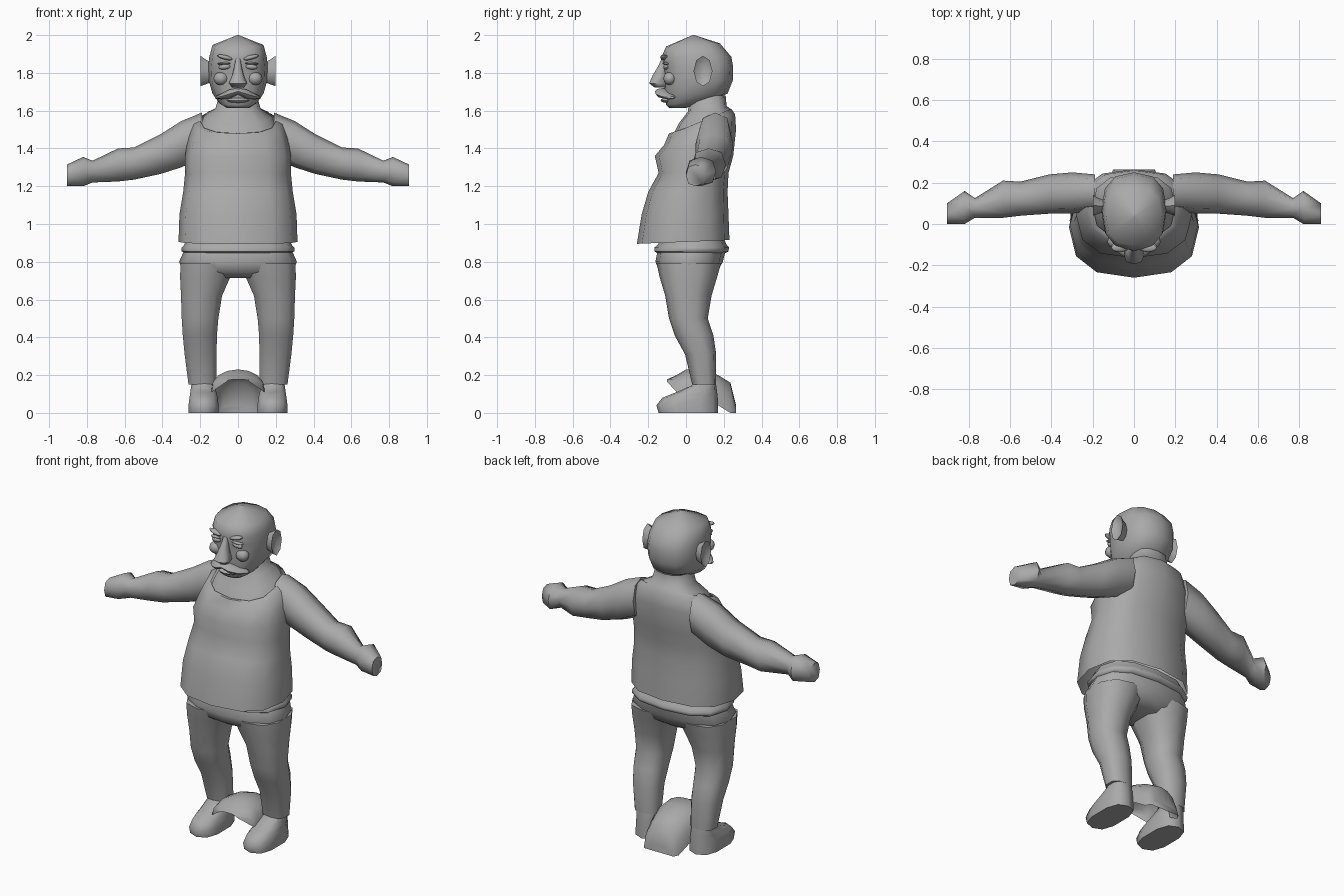
import bpy, bmesh
from math import sin, cos, pi, radians
from mathutils import Matrix

if "Cube" in bpy.data.objects:
    bpy.data.objects.remove(bpy.data.objects["Cube"])

grey = bpy.data.materials.new("plain grey")
grey.use_nodes = True
grey.diffuse_color = (0.4, 0.4, 0.4, 1)
grey.node_tree.nodes["Principled BSDF"].inputs["Base Color"].default_value = (0.4, 0.4, 0.4, 1)


def finish(name, bm, mirror=False, angle=60):
    bmesh.ops.recalc_face_normals(bm, faces=bm.faces)
    mesh = bpy.data.meshes.new(name)
    bm.to_mesh(mesh)
    bm.free()
    mesh.materials.append(grey)
    ob = bpy.data.objects.new(name, mesh)
    bpy.context.collection.objects.link(ob)
    bpy.ops.object.select_all(action='DESELECT')
    ob.select_set(True)
    bpy.context.view_layer.objects.active = ob
    bpy.ops.object.shade_smooth_by_angle(angle=radians(angle))
    if mirror:
        ob.modifiers.new("mirror", 'MIRROR')
    return ob


def oval(a0, a1, b0, b1, h, tilt=0, n=12, power=1.0):
    """Rounded ring in the a-b plane at height h; tilt raises it along b."""
    pts = []
    for i in range(n):
        t = 2 * pi * i / n - pi / 2
        c, s = cos(t), sin(t)
        u = abs(c) ** power * (1 if c > 0 else -1)
        v = abs(s) ** power * (1 if s > 0 else -1)
        pts.append(((a0 + a1) / 2 + u * (a1 - a0) / 2,
                    (b0 + b1) / 2 + v * (b1 - b0) / 2, h + tilt * v))
    return pts


def loft(name, rings, along='z', mirror=False, caps=(True, True), closed=True, angle=60):
    """Skin a list of point rings; along='x' turns the stack sideways."""
    bm = bmesh.new()
    rows = []
    for r in rings:
        rows.append([bm.verts.new((p[2], p[1], p[0]) if along == 'x' else p) for p in r])
    n = len(rows[0])
    for lo, hi in zip(rows, rows[1:]):
        for i in range(n if closed else n - 1):
            j = (i + 1) % n
            bm.faces.new((lo[i], lo[j], hi[j], hi[i]))
    if caps[0]:
        bm.faces.new(rows[0])
    if caps[1]:
        bm.faces.new(rows[-1])
    return finish(name, bm, mirror, angle)


def sym(w, y0, y1, z, tilt=0, n=12, power=0.8):
    return oval(-w, w, y0, y1, z, tilt, n, power)


def blob(name, loc, size, turn=0, mirror=True, seg=8):
    bm = bmesh.new()
    m = (Matrix.Translation(loc) @ Matrix.Rotation(turn, 4, 'Y')
         @ Matrix.Diagonal((*size, 1)))
    bmesh.ops.create_uvsphere(bm, u_segments=seg, v_segments=6, radius=1, matrix=m)
    return finish(name, bm, mirror)


# Vest with an open hem, tilted scoop neck
loft("vest", [
    sym(.315, -.26, .23, .905, .01),
    sym(.31, -.235, .225, 1.05),
    sym(.29, -.2, .22, 1.17),
    sym(.28, -.145, .225, 1.27),
    sym(.28, -.165, .25, 1.36),
    sym(.265, -.115, .265, 1.46, .04),
    sym(.235, -.09, .26, 1.53, .05),
    sym(.2, -.075, .24, 1.545, .065),
], caps=(False, False))

# Bare chest and neck
loft("chest_and_neck", [
    sym(.205, -.085, .245, 1.51, .07),
    sym(.18, -.04, .235, 1.57, .04),
    sym(.12, .01, .215, 1.61, .015),
    sym(.1, .02, .21, 1.68),
], caps=(False, False))

# Head
loft("head", [
    sym(.06, -.09, .0, 1.615),
    sym(.1, -.105, .12, 1.64, .01),
    sym(.135, -.115, .22, 1.69),
    sym(.155, -.115, .248, 1.76),
    sym(.158, -.118, .25, 1.83),
    sym(.152, -.13, .24, 1.885),
    sym(.135, -.105, .18, 1.948, .008),
    sym(.004, .035, .045, 2.0),
])

# Face
loft("nose", [
    sym(.03, -.165, -.1, 1.722, n=8),
    sym(.05, -.195, -.1, 1.745, n=8),
    sym(.03, -.175, -.1, 1.79, n=8),
    sym(.018, -.145, -.1, 1.84, n=8),
    sym(.014, -.13, -.1, 1.875, n=8),
])
loft("moustache", [
    oval(1.685, 1.72, -.165, -.08, 0, n=8),
    oval(1.665, 1.712, -.16, -.08, .045, n=8),
    oval(1.66, 1.69, -.13, -.05, .09, n=8),
    oval(1.665, 1.675, -.09, -.06, .122, n=8),
], along='x', mirror=True, caps=(False, True))
blob("lower_lip", (0, -.1, 1.655), (.06, .035, .014), mirror=False)
blob("eyes", (.07, -.105, 1.832), (.034, .016, .014), .1)
blob("eyelids", (.07, -.105, 1.85), (.04, .02, .007), .05)
blob("eyebrows", (.068, -.115, 1.882), (.045, .022, .012), -.25)
blob("cheeks", (.09, -.085, 1.77), (.04, .035, .035))

# Ears, flared outward at the rim
loft("ears", [
    oval(1.755, 1.85, .06, .11, .13, n=8),
    oval(1.74, 1.87, .05, .125, .17, n=8),
    oval(1.73, 1.89, .04, .14, .198, n=8),
    oval(1.76, 1.86, .06, .12, .18, n=8),
], along='x', mirror=True, angle=45)

# Arms: z range, y range, x position
arm = [(1.35, 1.59, .07, .24, .19), (1.3, 1.545, .05, .25, .3),
       (1.265, 1.475, .05, .24, .41), (1.235, 1.405, .04, .205, .55),
       (1.225, 1.4, .03, .21, .635), (1.22, 1.335, .03, .125, .77),
       (1.2, 1.355, .0, .16, .82), (1.2, 1.315, .0, .1, .905)]
loft("arms", [oval(*s, n=8, power=.8) for s in arm], along='x', mirror=True)

# Trousers: rolled waistband, hips and legs
loft("waistband", [
    sym(.27, -.13, .2, .925),
    sym(.285, -.15, .215, .89),
    sym(.298, -.168, .228, .875),
    sym(.298, -.168, .225, .855),
    sym(.28, -.15, .205, .845),
])
loft("hips", [
    sym(.285, -.15, .21, .86),
    sym(.312, -.162, .195, .8),
    sym(.29, -.14, .165, .745),
    sym(.2, -.09, .12, .715),
])
leg = [(.01, .31, -.155, .185, .79), (.035, .312, -.14, .165, .72),
       (.08, .306, -.11, .135, .62), (.1, .302, -.09, .115, .5),
       (.108, .296, -.06, .145, .41), (.11, .286, -.005, .16, .31),
       (.112, .265, .033, .16, .15)]
loft("trouser_legs", [oval(*s, n=10, power=.8) for s in leg], mirror=True)

# Shoes
shoe = [(.1, .265, -.145, .17, 0), (.1, .265, -.157, .17, .04),
        (.105, .26, -.125, .168, .08), (.112, .255, -.05, .165, .11),
        (.122, .25, .03, .16, .145), (.13, .245, .04, .155, .19)]
loft("shoes", [oval(*s, n=10, power=.75) for s in shoe], mirror=True)

# Empty shell cap lying between the feet: y, half width, bottom, top
shell = [(-.1, .06, .165, .178), (-.05, .14, .11, .2), (.0, .143, .11, .23),
         (.1, .143, .09, .225), (.17, .13, .04, .2), (.235, .115, .0, .16),
         (.265, .1, .0, .04)]
arches = [[(-w * cos(pi * i / 8), y, lo + (hi - lo) * sin(pi * i / 8) ** .8 if 0 < i < 8 else lo)
           for i in range(9)] for y, w, lo, hi in shell]
loft("shell_cap", arches, caps=(False, True), closed=False)
